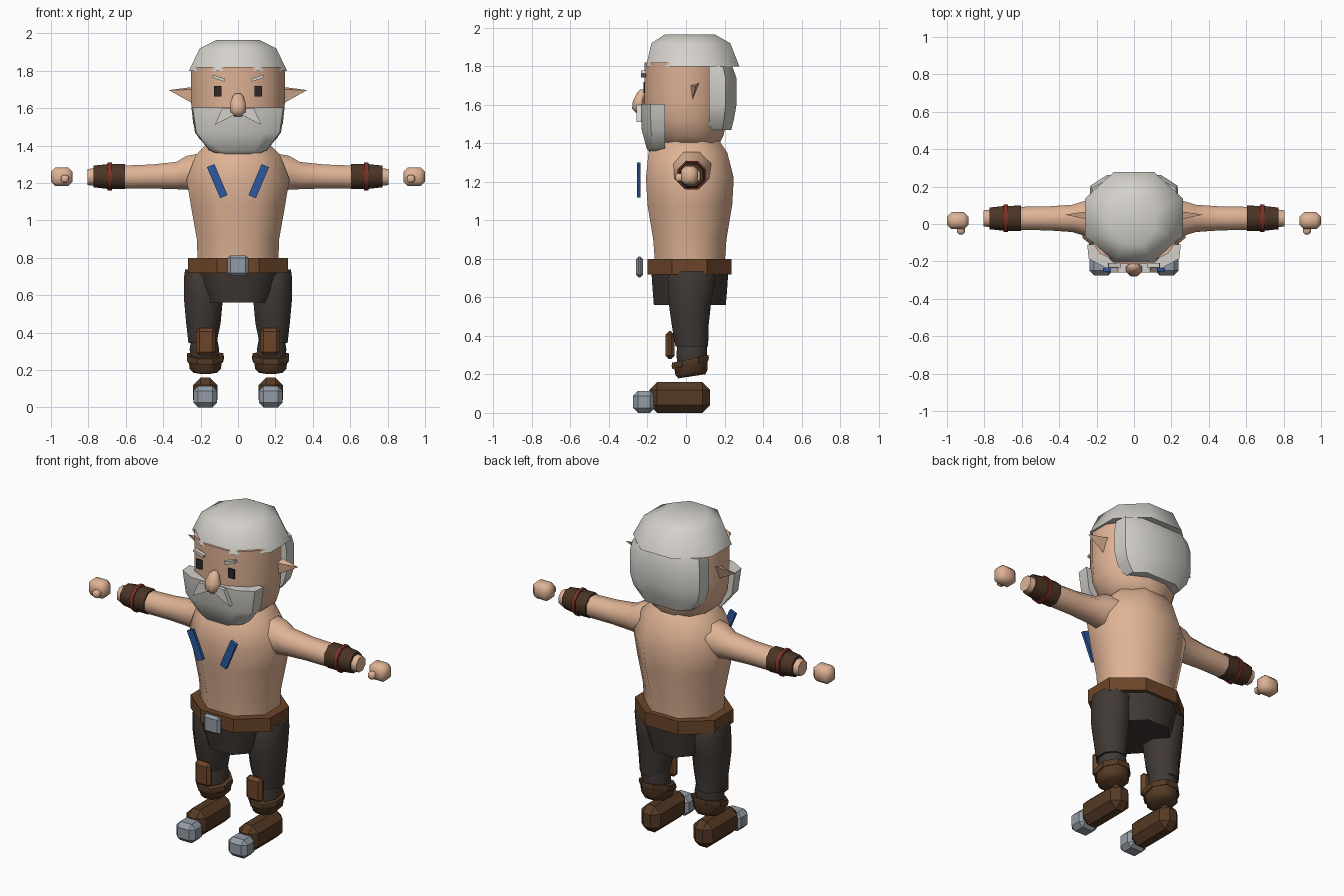
import bpy, bmesh
from math import cos, sin, pi, radians
from mathutils import Matrix, Vector

cube = bpy.data.objects.get("Cube")
if cube:
    bpy.data.objects.remove(cube, do_unlink=True)


def material(name, r, g, b):
    m = bpy.data.materials.new(name)
    m.use_nodes = True
    m.diffuse_color = (r, g, b, 1)
    bsdf = m.node_tree.nodes["Principled BSDF"]
    bsdf.inputs["Base Color"].default_value = (r, g, b, 1)
    bsdf.inputs["Roughness"].default_value = 0.9
    return m


SKIN = material("skin", .74, .45, .30)
HAIR = material("pale grey hair", .66, .64, .60)
TROUSER = material("dark trousers", .052, .041, .035)
BROWN = material("belt brown", .15, .06, .022)
BOOT = material("boot brown", .09, .042, .018)
BRACER = material("bracer brown", .07, .035, .018)
METAL = material("grey metal", .29, .33, .38)
BLUE = material("blue strap", .025, .10, .35)
RED = material("red band", .20, .03, .02)
DARK = material("dark eye", .03, .02, .017)


def finish(bm, name, mat, pair=False, angle=50):
    """Shade with sharp edges kept; a pair also gets a mirrored right twin."""
    for side in (("left_", "right_") if pair else ("",)):
        if side == "right_":
            bm.transform(Matrix.Scale(-1, 4, (1, 0, 0)))
        bmesh.ops.recalc_face_normals(bm, faces=bm.faces)
        for f in bm.faces:
            f.smooth = True
        for e in bm.edges:
            e.smooth = e.calc_face_angle(pi) < radians(angle)
        mesh = bpy.data.meshes.new(side + name)
        bm.to_mesh(mesh)
        mesh.materials.append(mat)
        bpy.context.collection.objects.link(bpy.data.objects.new(side + name, mesh))
    bm.free()


def skin_rings(name, rings, mat, **kw):
    """Closed solid through rings of equal point count."""
    bm = bmesh.new()
    loops = [[bm.verts.new(p) for p in ring] for ring in rings]
    n = len(loops[0])
    for a, b in zip(loops, loops[1:]):
        for i in range(n):
            j = (i + 1) % n
            bm.faces.new((a[i], a[j], b[j], b[i]))
    bm.faces.new(loops[0])
    bm.faces.new(loops[-1])
    finish(bm, name, mat, **kw)


def column(name, rings, mat, sides=8, tilt=0, **kw):
    """Upright loft; ring = (x, y, z, half width, half depth)."""
    k = 1 / cos(pi / sides)
    out = []
    for x, y, z, rx, ry in rings:
        angles = [2 * pi * (i + .5) / sides for i in range(sides)]
        out.append([(x + k * rx * cos(a), y + k * ry * sin(a),
                     z + tilt * k * ry * sin(a)) for a in angles])
    skin_rings(name, out, mat, **kw)


def sleeve(name, rings, mat, **kw):
    """Loft along the left arm; ring = (x, z, radius)."""
    k = 1 / cos(pi / 8)
    angles = [2 * pi * (i + .5) / 8 for i in range(8)]
    skin_rings(name, [[(x, .03 + k * r * cos(a), z + k * r * sin(a)) for a in angles]
                      for x, z, r in rings], mat, pair=True, **kw)


def block(name, centre, size, mat, bevel=0, turn=0, **kw):
    """Chamfered box, turned about the y axis."""
    bm = bmesh.new()
    bmesh.ops.create_cube(bm, size=1)
    bm.transform(Matrix.Diagonal((*size, 1)))
    if bevel:
        bmesh.ops.bevel(bm, geom=bm.edges[:], offset=bevel, segments=1, affect='EDGES')
    bm.transform(Matrix.Translation(centre) @ Matrix.Rotation(radians(turn), 4, 'Y'))
    kw.setdefault("angle", 30)
    finish(bm, name, mat, **kw)


def shell(name, inner, rings, mat):
    """Hair mass bulging away from the head; ring = (z, half width, outer y)."""
    out = []
    for z, w, y in rings:
        half = [(w, inner), (w * .97, inner + (y - inner) * .6), (w * .6, y)]
        pts = half + [(-x, v) for x, v in reversed(half)]
        out.append([(x, v, z) for x, v in pts])
    skin_rings(name, out, mat, angle=40)


# Head and hair
column("head", [(0, .02, 1.37, .13, .14), (0, .015, 1.44, .21, .18),
                (0, 0, 1.52, .24, .21), (0, 0, 1.62, .25, .215),
                (0, 0, 1.82, .25, .215)], SKIN, sides=12)
column("hair_cap", [(0, .035, 1.80, .262, .242), (0, .025, 1.92, .205, .205),
                    (0, .02, 1.965, .115, .13)], HAIR)
shell("back_hair", .12, [(1.47, .17, .235), (1.53, .22, .25), (1.60, .24, .262),
                         (1.74, .24, .262), (1.80, .23, .24)], HAIR)
shell("beard", -.11, [(1.345, .09, -.185), (1.375, .155, -.205), (1.47, .23, -.23),
                      (1.605, .25, -.235)], HAIR)

# Moustache: a drooping arch
half = [(0, 1.605), (.085, 1.60), (.125, 1.51), (.065, 1.54), (.03, 1.56), (0, 1.56)]
arch = half + [(-x, z) for x, z in reversed(half[1:-1])]
skin_rings("moustache", [[(x, y, z) for x, z in arch] for y in (-.258, -.22)], HAIR, angle=30)

# Face
column("nose", [(0, -.235, 1.555, .02, .02), (0, -.245, 1.58, .04, .035),
                (0, -.242, 1.62, .044, .034), (0, -.23, 1.665, .028, .022),
                (0, -.225, 1.68, .012, .012)], SKIN)
block("eye", (.108, -.217, 1.69), (.04, .009, .056), DARK, pair=True)
block("eyebrow", (.104, -.22, 1.76), (.07, .025, .016), HAIR, turn=-17, pair=True)

# Pointed ears
bm = bmesh.new()
base = [bm.verts.new(p) for p in ((.23, .02, 1.70), (.23, .07, 1.715), (.25, .035, 1.63))]
tip = bm.verts.new((.37, .05, 1.697))
bm.faces.new(base)
for i in range(3):
    bm.faces.new((base[i], base[(i + 1) % 3], tip))
finish(bm, "ear", SKIN, pair=True, angle=30)

# Torso, straps and belt
column("torso", [(0, .02, .76, .215, .18), (0, .02, .90, .22, .19),
                 (0, .02, 1.08, .252, .22), (0, .02, 1.22, .275, .228),
                 (0, .01, 1.35, .225, .205), (0, .015, 1.41, .165, .16),
                 (0, .02, 1.46, .11, .12)], SKIN)
block("chest_strap", (.111, -.245, 1.21), (.043, .018, .18), BLUE, turn=23, pair=True)
column("belt", [(0, .018, .72, .268, .218), (0, .018, .80, .268, .218)], BROWN, angle=30)
block("buckle", (0, -.242, .758), (.11, .036, .108), METAL, bevel=.014)
column("pelvis", [(0, .02, .56, .175, .187), (0, .02, .66, .215, .195),
                  (0, .02, .74, .24, .20)], TROUSER)

# Arms
sleeve("arm", [(.22, 1.255, .10), (.275, 1.255, .09), (.33, 1.24, .073), (.46, 1.235, .064),
               (.60, 1.232, .062), (.72, 1.232, .052), (.805, 1.232, .043)], SKIN)
sleeve("bracer", [(.605, 1.235, .068), (.69, 1.235, .067), (.772, 1.235, .058)], BRACER)
sleeve("bracer_band", [(.675, 1.235, .074), (.697, 1.235, .074)], RED)
block("hand", (.942, .018, 1.233), (.116, .09, .10), SKIN, bevel=.024, pair=True, angle=50)
block("thumb", (.925, -.03, 1.222), (.042, .05, .042), SKIN, bevel=.01, pair=True, angle=50)

# Legs
column("thigh", [(.19, .03, .345, .075, .085), (.185, .022, .45, .092, .095),
                 (.185, .02, .57, .103, .11), (.19, .03, .70, .098, .125),
                 (.20, .03, .737, .083, .105)], TROUSER, pair=True)
column("shin", [(.18, .03, .23, .07, .07), (.18, .03, .31, .078, .08),
                (.18, .03, .37, .068, .075)], TROUSER, tilt=.12, pair=True)
block("knee_pad", (.172, -.083, .352), (.106, .045, .146), BROWN, bevel=.018, pair=True)

# Boots
column("boot_shaft", [(.175, .03, .19, .062, .07), (.175, .028, .21, .083, .083),
                      (.175, .025, .26, .09, .088)], BOOT, tilt=.15, pair=True)
column("boot_cuff", [(.175, .022, .248, .094, .093), (.175, .022, .266, .099, .097),
                     (.175, .022, .281, .096, .094)], BOOT, tilt=.22, pair=True, angle=30)
block("boot_foot", (.175, -.032, .08), (.13, .315, .16), BOOT, bevel=.04, pair=True)
block("toe_cap", (.175, -.218, .057), (.128, .114, .114), METAL, bevel=.026, pair=True)
